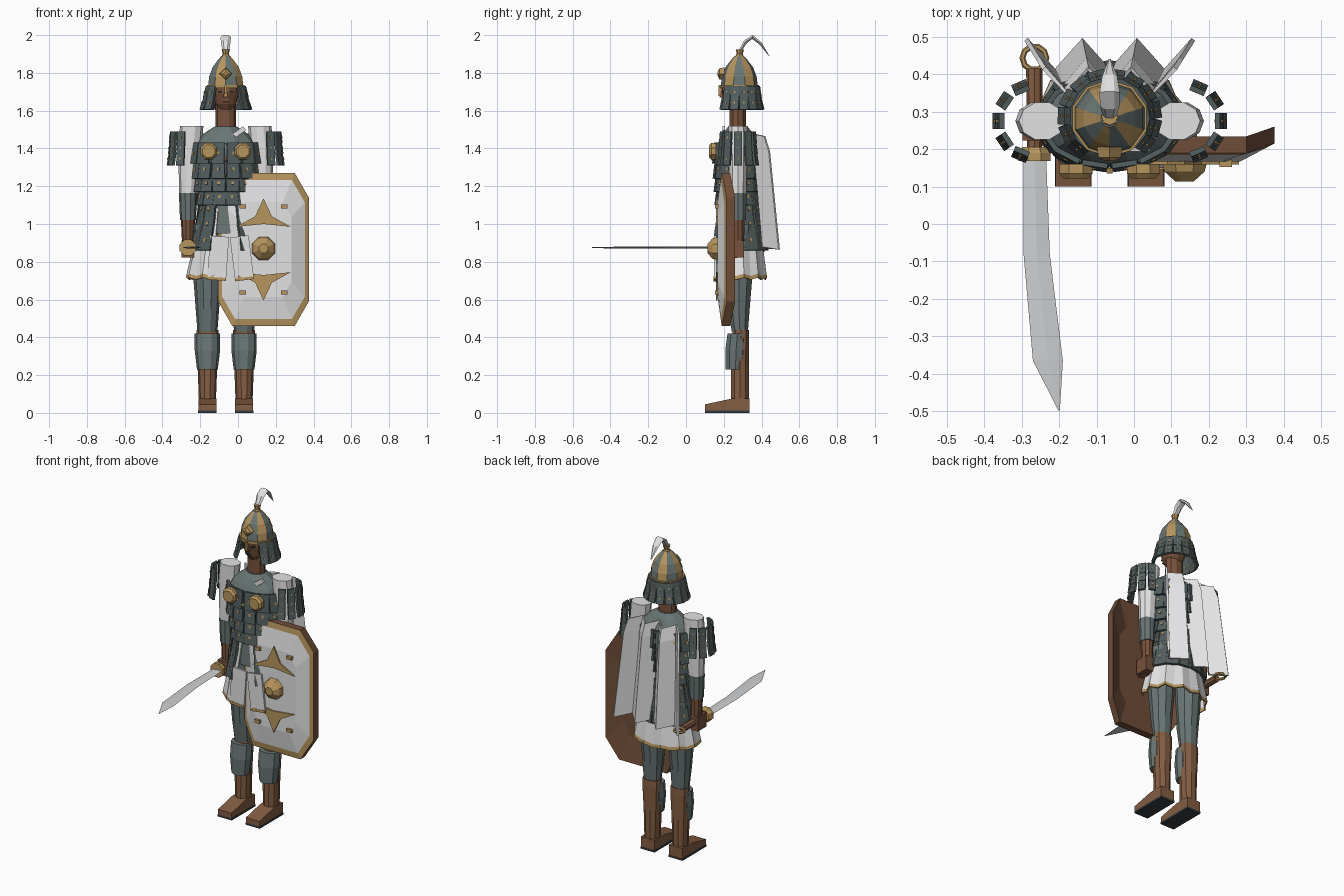
import bpy, bmesh
from math import sin, cos, pi, radians
from mathutils import Vector, Matrix

if "Cube" in bpy.data.objects:
    bpy.data.objects.remove(bpy.data.objects["Cube"])

CX, CY = -0.065, 0.275


def material(name, r, g, b):
    m = bpy.data.materials.new(name)
    m.use_nodes = True
    m.diffuse_color = (r, g, b, 1)
    m.node_tree.nodes["Principled BSDF"].inputs["Base Color"].default_value = (r, g, b, 1)
    return m


STEEL = material("grey steel cloth", .14, .18, .175)
PLATE = material("dark plate", .085, .11, .11)
GOLD = material("gold", .47, .30, .11)
LINEN = material("white linen", .76, .76, .77)
SKIN = material("brown skin", .19, .085, .045)
LEATHER = material("brown leather", .23, .11, .055)
WOOD = material("shield wood", .16, .075, .04)
BLADE = material("blade metal", .62, .63, .64)
DARK = material("dark sole", .035, .045, .05)


def finish(name, bm, *mats):
    bmesh.ops.recalc_face_normals(bm, faces=bm.faces)
    me = bpy.data.meshes.new(name)
    bm.to_mesh(me)
    bm.free()
    ob = bpy.data.objects.new(name, me)
    for m in mats:
        me.materials.append(m)
    bpy.context.collection.objects.link(ob)
    return ob


def skin_rings(bm, rings, caps=True, rule=lambda i, j: 0):
    """Bridge equal-length point loops with quads."""
    loops = [[bm.verts.new(p) for p in r] for r in rings]
    n = len(loops[0])
    for i in range(len(loops) - 1):
        for j in range(n):
            k = (j + 1) % n
            f = bm.faces.new((loops[i][j], loops[i][k], loops[i + 1][k], loops[i + 1][j]))
            f.material_index = rule(i, j)
    if caps:
        for i, loop in ((0, loops[0]), (len(loops) - 2, loops[-1])):
            bm.faces.new(loop).material_index = rule(i, 0)


def loft(name, rings, mats, n=10, axis="z", turn=0.0, caps=True, rule=lambda i, j: 0):
    """Rings are (x, y, z, radius a, radius b) around the z or y axis."""
    loops = []
    for x, y, z, a, b in rings:
        angles = [2 * pi * j / n + turn for j in range(n)]
        if axis == "z":
            loops.append([(x + a * cos(t), y + b * sin(t), z) for t in angles])
        else:
            loops.append([(x + a * cos(t), y, z + b * sin(t)) for t in angles])
    bm = bmesh.new()
    skin_rings(bm, loops, caps, rule)
    return finish(name, bm, *mats)


def add_box(bm, matrix, size, index=0):
    made = bmesh.ops.create_cube(bm, size=1, matrix=matrix @ Matrix.Diagonal((*size, 1)))
    for f in {f for v in made["verts"] for f in v.link_faces}:
        f.material_index = index


def box(name, centre, size, mat, rot=(0, "Y")):
    bm = bmesh.new()
    add_box(bm, Matrix.Translation(centre) @ Matrix.Rotation(radians(rot[0]), 4, rot[1]), size)
    return finish(name, bm, mat)


def prism(name, points, depth, mat):
    bm = bmesh.new()
    skin_rings(bm, [points, [Vector(p) + Vector(depth) for p in points]])
    return finish(name, bm, mat)


def plate_rows(name, x, y, rows, angles, width, stud=.012):
    """Rows are (top z, bottom z, top radii, bottom radii); angles in degrees, 0 faces front."""
    bm = bmesh.new()
    for zt, zb, (ax, ay), (bx, by) in rows:
        for deg in angles:
            s, c = sin(radians(deg)), -cos(radians(deg))
            top, low = Vector((x + ax * s, y + ay * c, zt)), Vector((x + bx * s, y + by * c, zb))
            up = (top - low).normalized()
            side = Vector((-ax * c, ay * s, 0)).normalized()
            out = side.cross(up).normalized()
            frame = Matrix((side, up, out)).transposed().to_4x4()
            frame.translation = (top + low) / 2
            add_box(bm, frame, (width, (top - low).length, .014))
            add_box(bm, frame, (stud, stud * 1.4, .02), 1)
    return finish(name, bm, PLATE, GOLD)


# Legs, boots and greaves
for s, side in ((-1, "right"), (1, "left")):
    x = CX + s * .097
    foot = [(.1, .01), (.335, .01), (.335, .075), (.24, .075), (.1, .045)]
    prism(side + "_foot", [(x - .047, y, z) for y, z in foot], (.094, 0, 0), LEATHER)
    box(side + "_sole", (x, .218, .006), (.098, .237, .012), DARK)
    loft(side + "_boot", [(x, .285, .06, .045, .05), (x, .285, .25, .052, .05),
                          (x, .29, .40, .06, .047), (x, .29, .44, .058, .045)], [LEATHER])
    loft(side + "_greave", [(x, .262, .23, .055, .055), (x, .265, .33, .067, .06),
                            (x, .272, .42, .067, .055)], [STEEL])
    loft(side + "_leg", [(x, .285, .43, .053, .045), (x, .28, .55, .062, .06),
                         (x, .28, .72, .075, .075), (x, .28, 1.0, .08, .085)], [STEEL])

# Tunic skirt with gold hem, open at the front
hem = []
for z, rx, ry in ((1.08, .12, .1), (.9, .165, .125), (.725, .2, .145), (.705, .203, .148)):
    hem.append([])
    for j in range(21):
        t = radians(20 + 16 * j)
        pleat = 1 + (.05 if j % 2 else -.03) * (1.08 - z) / .36
        hem[-1].append((CX + rx * pleat * sin(t), CY + .005 - ry * pleat * cos(t), z + (.012 if j % 2 else 0)))
bm = bmesh.new()
grid = [[bm.verts.new(p) for p in row] for row in hem]
for i in range(3):
    for j in range(20):
        f = bm.faces.new((grid[i][j], grid[i][j + 1], grid[i + 1][j + 1], grid[i + 1][j]))
        f.material_index = int(i == 2)
skirt = finish("tunic_skirt", bm, LINEN, GOLD)
skirt.modifiers.new("cloth", "SOLIDIFY").thickness = .008
for x, lean in ((CX - .04, 4), (CX + .085, -7)):
    box("front_flap", (x, .155, .825), (.1, .012, .22), LINEN, (lean, "Y"))
    box("flap_hem", (x - .11 * sin(radians(lean)), .154, .71), (.1, .016, .015), GOLD, (lean, "Y"))

# Torso with shoulder dome
loft("torso", [(CX, CY, z, a, b) for z, a, b in
               ((.95, .12, .1), (1.1, .115, .09), (1.3, .16, .105), (1.41, .175, .12),
                (1.45, .15, .1), (1.49, .1, .075), (1.515, .06, .055))], [STEEL])
loft("belt", [(CX, CY, 1.10, .135, .11), (CX, CY, 1.125, .135, .11)], [GOLD])

# Lamellar plates of the cuirass and the hips
around = [360 * (k + .5) / 14 for k in range(14)]
plate_rows("cuirass_plates", CX, CY,
           [(1.43, 1.32, (.178, .118), (.192, .128)), (1.34, 1.24, (.168, .113), (.182, .125)),
            (1.26, 1.17, (.152, .108), (.165, .12)), (1.19, 1.10, (.135, .103), (.152, .115))],
           around, .068)
plate_rows("hip_plates", CX, CY + .005,
           [(1.13, 1.03, (.13, .11), (.145, .12)), (1.05, .95, (.14, .115), (.162, .133)),
            (.97, .86, (.16, .13), (.18, .147))],
           [a for a in around if 30 < a < 330], .075)

# Chest discs and centre stud
for x in (CX - .09, CX + .09):
    loft("chest_disc", [(x, .16, 1.385, .048, .048), (x, .135, 1.385, .048, .048),
                        (x, .122, 1.385, .036, .036)], [GOLD], 8, "y", pi / 8)
loft("chest_stud", [(CX, .15, 1.345, .018, .018), (CX, .135, 1.345, .008, .008)], [GOLD], 3, "y", -pi / 2)

# Arms
for s, side in ((-1, "right"), (1, "left")):
    x = CX + s * .2
    loft(side + "_sleeve", [(x - s * .02, CY, 1.52, .062, .052), (x - s * .01, CY, 1.4, .062, .052),
                            (x, CY, 1.15, .046, .046)], [LINEN])
    loft(side + "_bracer", [(x, CY, 1.165, .048, .048), (x, CY, 1.02, .042, .044)], [STEEL])
    loft(side + "_forearm", [(x, CY, 1.04, .038, .038), (x, CY, .91, .032, .034)], [SKIN])
    box(side + "_hand", (x, .265, .868), (.066, .085, .09), SKIN)
    plate_rows(side + "_shoulder_plates", x, CY,
               [(1.49, 1.425, (.088, .088), (.094, .094)), (1.435, 1.37, (.09, .09), (.099, .099)),
                (1.38, 1.31, (.094, .094), (.106, .106))],
               [s * (90 + a) for a in (-67, -34, 0, 34, 67)], .042, .007)
box("left_grip", (.135, .235, .87), (.03, .07, .1), LEATHER)

# Neck, head and face
loft("neck", [(CX, CY, 1.47, .056, .046), (CX, CY, 1.66, .053, .046)], [SKIN])
loft("head", [(CX, .265, 1.605, .035, .045), (CX, .27, 1.635, .056, .07), (CX, .275, 1.69, .072, .085),
              (CX, .28, 1.75, .075, .088)], [SKIN], 12, turn=pi / 12)
prism("nose", [(CX, .205, 1.725), (CX - .015, .2, 1.673), (CX + .015, .2, 1.673)], (0, -.022, -.004), SKIN)
for s in (-1, 1):
    box("eye", (CX + s * .03, .197, 1.7), (.022, .02, .007), DARK)
box("mouth", (CX, .196, 1.646), (.03, .012, .006), DARK)
box("collar_wrap", (CX + .055, .2, 1.475), (.11, .012, .026), LINEN, (-36, "Y"))

# Helmet
loft("helmet_dome", [(CX, .282, z, r, r) for z, r in
                     ((1.73, .098), (1.78, .092), (1.83, .073), (1.87, .042), (1.89, .024))],
     [STEEL, GOLD], 10, turn=-pi / 2, rule=lambda i, j: j % 2)
loft("helmet_rim", [(CX, .282, 1.72, .104, .104), (CX, .282, 1.737, .104, .104)], [GOLD], turn=-pi / 2)
loft("helmet_finial", [(CX, .282, 1.88, .026, .026), (CX, .284, 1.9, .016, .016),
                       (CX, .286, 1.925, .022, .022)], [GOLD], 8)
loft("brow_diamond", [(CX, .205, 1.795, .034, .034), (CX, .178, 1.795, .03, .03),
                      (CX, .168, 1.795, .012, .012)], [GOLD], 4, "y")
box("nose_guard", (CX, .178, 1.705), (.014, .012, .055), GOLD)
plate_rows("neck_guard_plates", CX, .285,
           [(1.73, 1.665, (.098, .098), (.114, .108)), (1.675, 1.605, (.108, .103), (.132, .122))],
           range(52, 320, 24), .046, .008)

# Plume curving to the back
plume = ((.288, 1.92, .018), (.315, 1.965, .026), (.352, 1.99, .027), (.395, 1.955, .02), (.44, 1.89, .003))
bm = bmesh.new()
loops = []
for k, (y, z, r) in enumerate(plume):
    a, b = plume[max(k - 1, 0)], plume[min(k + 1, 4)]
    d = Vector((0, b[0] - a[0], b[1] - a[1])).normalized()
    up = Vector((0, -d.z, d.y))
    loops.append([Vector((CX + r * cos(t), y, z)) + up * r * .45 * sin(t) for t in [j * pi / 3 for j in range(6)]])
skin_rings(bm, loops)
finish("plume", bm, LINEN)

# Pleated cape
bm = bmesh.new()
rows = []
for z, spread, yi, yo in ((1.48, .78, .355, .42), (1.4, .85, .37, .445), (.88, 1, .415, .497)):
    rows.append([bm.verts.new((CX + (k - 3) * .073 * spread, yi if k % 2 else yo, z - (0 if k % 2 else .015)))
                 for k in range(7)])
for a, b in zip(rows, rows[1:]):
    for k in range(6):
        bm.faces.new((a[k], a[k + 1], b[k + 1], b[k]))
cape = finish("cape", bm, LINEN)
cape.modifiers.new("cloth", "SOLIDIFY").thickness = .012

# Shield: bevelled octagon with gold rim
SX, SZ = .135, .865
corners = [(.24, .275), (.165, .405), (-.165, .405), (-.24, .275),
           (-.24, -.275), (-.165, -.405), (.165, -.405), (.24, -.275)]


def shield_ring(scale, back=0):
    bend = (scale - .62) / .38
    return [(SX + u * scale, .167 + back + bend * (.048 if abs(u) > .2 else .022), SZ + w * scale)
            for u, w in corners]


bm = bmesh.new()
skin_rings(bm, [shield_ring(.62, .045), shield_ring(1, .045), shield_ring(1), shield_ring(.91), shield_ring(.62)],
           rule=lambda i, j: (0, 0, 1, 2)[i])
finish("shield", bm, WOOD, GOLD, LINEN)
loft("shield_boss", [(SX, .167, .87, .066, .066), (SX, .14, .87, .058, .058),
                     (SX, .113, .87, .026, .026)], [GOLD], 8, "y", pi / 8)
for s in (-1, 1):
    star = [(0, .27), (.045, .175), (.145, .12), (0, .135), (-.145, .12), (-.045, .175)]
    prism("shield_point", [(SX + u, .168, SZ + s * w) for u, w in star], (0, -.009, 0), GOLD)
    for u in (-.11, .11):
        box("shield_stud", (SX + u, .165, SZ + s * .228), (.034, .025, .02), GOLD)

# Curved sword
X, Z = -.266, .875
loft("sword_blade", [(-.265, .19, Z, .03, .006), (-.26, -.08, Z, .035, .006),
                     (-.23, -.365, Z, .04, .005), (-.2, -.498, Z, .002, .002)], [BLADE], 4, "y")
loft("sword_guard", [(X, .205, Z, .036, .036), (X, .19, Z, .046, .046), (X, .168, Z, .046, .046)],
     [GOLD], 8, "y", pi / 8)
loft("sword_handle", [(X, .2, Z, .02, .02), (X, .415, Z, .022, .022)], [LEATHER], 8, "y")
bpy.ops.mesh.primitive_torus_add(location=(X, .443, Z), major_radius=.032, minor_radius=.008,
                                 major_segments=10, minor_segments=6)
pommel = bpy.context.object
pommel.name = "sword_pommel_ring"
pommel.data.materials.append(GOLD)
